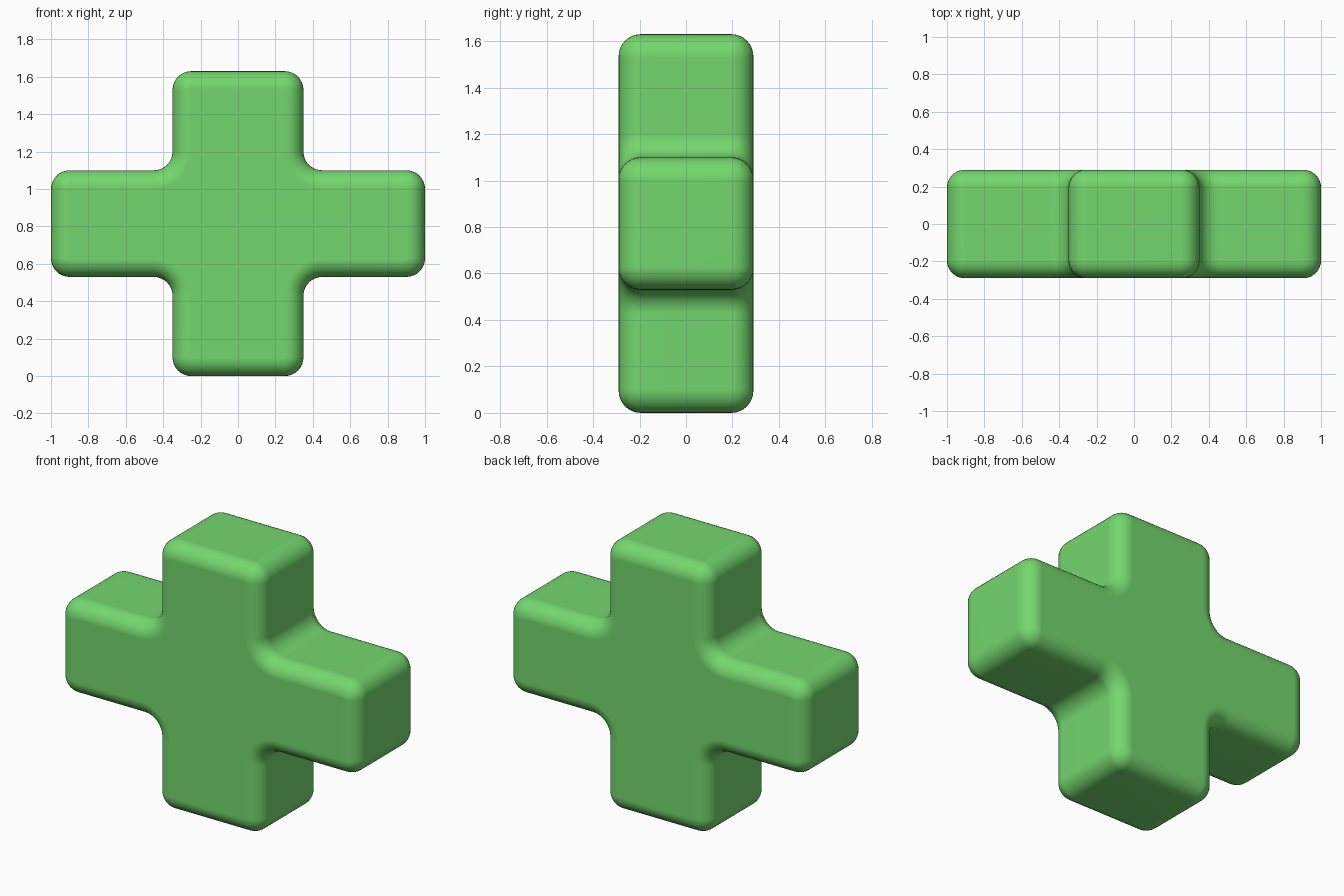
import bpy, bmesh

if "Cube" in bpy.data.objects:
    bpy.data.objects.remove(bpy.data.objects["Cube"])

# Overall dimensions
ARM, HALF_W, HALF_D = 1.0, 0.35, 0.29
Z0, Z1, Z2, Z3 = 0.0, 0.53, 1.10, 1.63

green = bpy.data.materials.new("leaf green")
green.diffuse_color = (0.175, 0.68, 0.155, 1)
green.use_nodes = True
green.node_tree.nodes["Principled BSDF"].inputs["Base Color"].default_value = green.diffuse_color

# Cross outline, right half from bottom to top, mirrored for the left half
right = [(HALF_W, Z0), (HALF_W, Z1), (ARM, Z1), (ARM, Z2), (HALF_W, Z2), (HALF_W, Z3)]
outline = right + [(-x, z) for x, z in reversed(right)]

# Extrude the outline into a slab
bm = bmesh.new()
face = bm.faces.new([bm.verts.new((x, -HALF_D, z)) for x, z in outline])
ext = bmesh.ops.extrude_face_region(bm, geom=[face], use_keep_orig=True)
new_verts = [g for g in ext["geom"] if isinstance(g, bmesh.types.BMVert)]
bmesh.ops.translate(bm, verts=new_verts, vec=(0, 2 * HALF_D, 0))
bmesh.ops.recalc_face_normals(bm, faces=bm.faces)


def is_depth_edge(e):
    return abs(e.verts[0].co.y - e.verts[1].co.y) > 0.1


def round_edges(edges, radius):
    bmesh.ops.bevel(bm, geom=edges, offset=radius, offset_type='OFFSET', segments=8,
                    profile=0.5, affect='EDGES', clamp_overlap=False)


# Round the corners of the outline, then the front and back rims
round_edges([e for e in bm.edges if is_depth_edge(e)], 0.10)
round_edges([e for e in bm.edges if not is_depth_edge(e)], 0.095)
bmesh.ops.recalc_face_normals(bm, faces=bm.faces)
for f in bm.faces:
    f.smooth = True

mesh = bpy.data.meshes.new("rounded_cross")
bm.to_mesh(mesh)
bm.free()
mesh.materials.append(green)
cross = bpy.data.objects.new("rounded_cross", mesh)
bpy.context.collection.objects.link(cross)

# Keep the flat faces flat next to the rounded edges
normals = cross.modifiers.new("flat faces", 'WEIGHTED_NORMAL')
normals.keep_sharp = True
